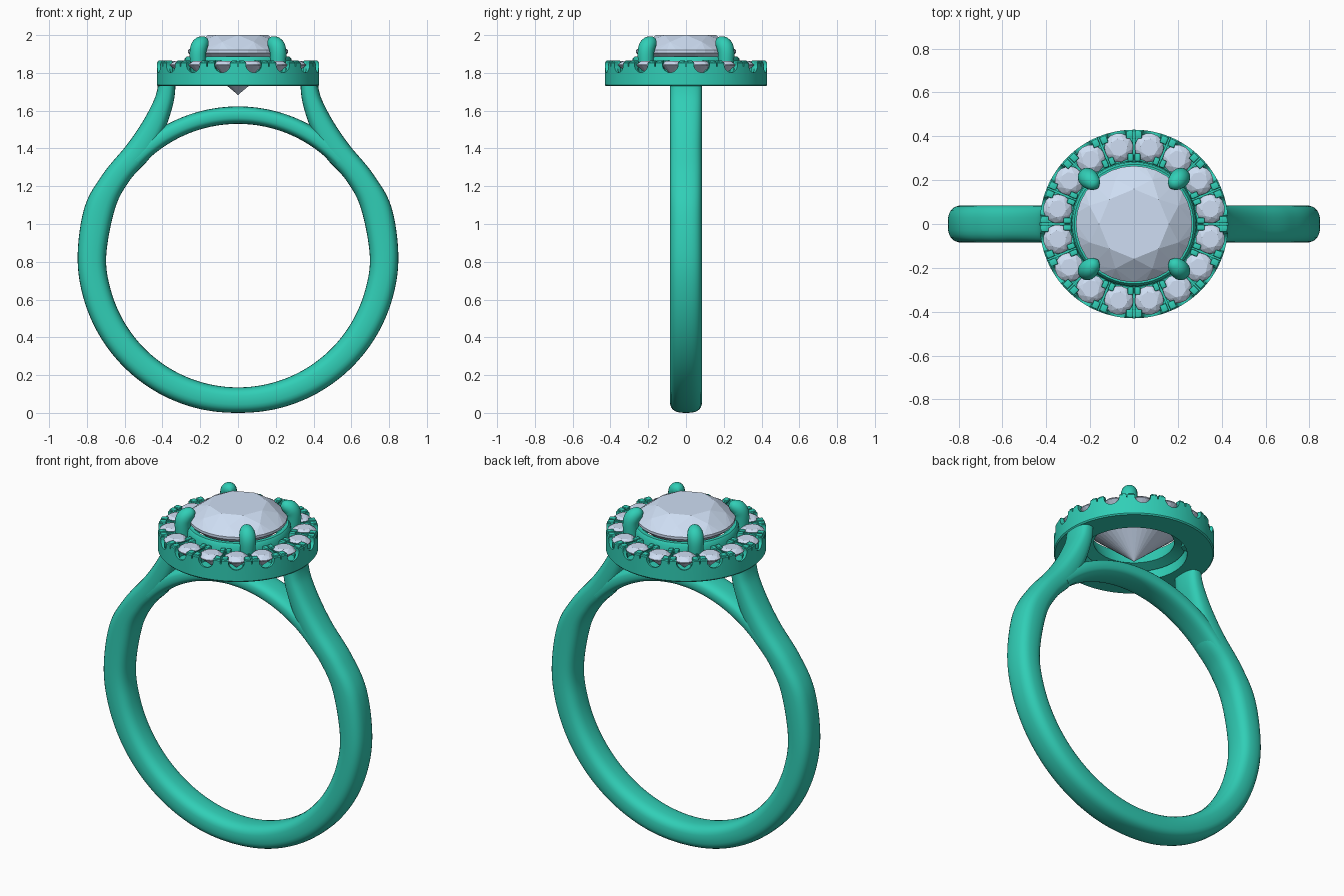
import bpy, bmesh, math
from math import sin, cos, pi, radians
from mathutils import Matrix, Vector

if "Cube" in bpy.data.objects:
    bpy.data.objects.remove(bpy.data.objects["Cube"])


def material(name, rgb):
    m = bpy.data.materials.new(name)
    m.diffuse_color = (*rgb, 1)
    m.use_nodes = True
    m.node_tree.nodes["Principled BSDF"].inputs["Base Color"].default_value = m.diffuse_color
    return m


METAL = material("green_metal", (0.03, 0.62, 0.47))
STONE = material("pale_stone", (0.62, 0.73, 0.90))


def make(name, bm, mat, smooth=True):
    bmesh.ops.recalc_face_normals(bm, faces=bm.faces)
    me = bpy.data.meshes.new(name)
    bm.to_mesh(me)
    bm.free()
    ob = bpy.data.objects.new(name, me)
    bpy.context.collection.objects.link(ob)
    if mat:
        me.materials.append(mat)
    if smooth:
        smooth_by_angle(ob)
    return ob


def activate(ob):
    bpy.ops.object.select_all(action='DESELECT')
    ob.select_set(True)
    bpy.context.view_layer.objects.active = ob


def smooth_by_angle(ob):
    activate(ob)
    bpy.ops.object.shade_smooth_by_angle(angle=radians(40))


def skin_rings(bm, rings, closed):
    """Bridge equal-length rings of points; cap the ends if not closed."""
    vs = [[bm.verts.new(p) for p in r] for r in rings]
    n = len(vs[0])
    for i in range(len(vs) if closed else len(vs) - 1):
        a, b = vs[i], vs[(i + 1) % len(vs)]
        for j in range(n):
            k = (j + 1) % n
            bm.faces.new((a[j], a[k], b[k], b[j]))
    if not closed:
        bm.faces.new(vs[0])
        bm.faces.new(vs[-1])


def lathe(name, profile, mat, steps=96):
    bm = bmesh.new()
    skin_rings(bm, [[(r * cos(2 * pi * i / steps), r * sin(2 * pi * i / steps), z)
                     for r, z in profile] for i in range(steps)], True)
    return make(name, bm, mat)


def band_sweep(name, pairs, half_width, mat, power=0.72, n=28):
    """Rounded section spanning each (inner, outer) pair of x,z points."""
    def se(v):
        return math.copysign(abs(v) ** power, v)
    rings = []
    for (ix, iz), (ox, oz) in pairs:
        ring = []
        for j in range(n):
            a = 2 * pi * j / n
            t = 0.5 + 0.5 * se(cos(a))
            ring.append((ix + (ox - ix) * t, half_width * se(sin(a)), iz + (oz - iz) * t))
        rings.append(ring)
    bm = bmesh.new()
    skin_rings(bm, rings, False)
    return make(name, bm, mat)


def catmull(pts, per=8):
    """Smooth interpolation through tuples of any length."""
    v = [Vector(p) for p in pts]
    v = [2 * v[0] - v[1]] + v + [2 * v[-1] - v[-2]]
    out = []
    for i in range(1, len(v) - 2):
        a, b, c, d = v[i - 1:i + 3]
        for s in range(per):
            t = s / per
            out.append(0.5 * (2 * b + (c - a) * t + (2 * a - 5 * b + 4 * c - d) * t * t
                              + (3 * b - a - 3 * c + d) * t ** 3))
    return out + [v[-2]]


# Shank: round lower band flowing into the two shoulders
CZ, RI = 0.8325, 0.6975
half = []
for i in range(7):
    a = radians(15 * i)
    ro = 0.8325 + 0.0165 * sin(a)
    half.append((RI * sin(a), CZ - RI * cos(a), ro * sin(a), CZ - ro * cos(a)))
half += [(0.650, 1.085, 0.812, 1.09), (0.570, 1.235, 0.715, 1.265),
         (0.465, 1.352, 0.592, 1.415), (0.395, 1.48, 0.512, 1.53),
         (0.350, 1.61, 0.452, 1.64), (0.333, 1.70, 0.428, 1.71), (0.333, 1.79, 0.42, 1.79)]
full = [(-a, b, -c, d) for a, b, c, d in half[:0:-1]] + half
band_sweep("shank", [((p[0], p[1]), (p[2], p[3])) for p in catmull(full)], 0.085, METAL)

# Bridge closing the finger hole under the setting
arc = [radians(-47 + 94 * i / 48) for i in range(49)]
band_sweep("bridge", [((RI * sin(a), CZ + RI * cos(a)), (0.79 * sin(a), CZ + 0.79 * cos(a)))
                      for a in arc], 0.084, METAL)

# Halo ring
N, RG = 16, 0.355
halo = lathe("halo", [(0.285, 1.73), (0.424, 1.73), (0.43, 1.737), (0.43, 1.852),
                      (0.424, 1.858), (0.285, 1.858)], METAL, 128)


def spin(angle, x, y, z):
    return Matrix.Rotation(angle, 4, 'Z') @ Matrix.Translation((x, y, z))


def cut(ob, bm):
    c = make("cutter", bm, None, False)
    c.hide_render = True
    m = ob.modifiers.new("cut", 'BOOLEAN')
    m.operation, m.solver, m.object = 'DIFFERENCE', 'EXACT', c
    activate(ob)
    bpy.ops.object.modifier_apply(modifier=m.name)
    bpy.data.objects.remove(c)


# Stone seats, scalloped windows and thin grooves cut into the halo
seats, windows, grooves = bmesh.new(), bmesh.new(), bmesh.new()
stone_angles = [2 * pi * (i + 0.5) / N for i in range(N)]
gap_angles = [2 * pi * i / N for i in range(N)]
for a in stone_angles:
    bmesh.ops.create_cone(seats, cap_ends=True, segments=24, radius1=0.065, radius2=0.065,
                          depth=0.16, matrix=spin(a, RG, 0, 1.86))
    bmesh.ops.create_cone(windows, cap_ends=True, segments=24, radius1=0.043, radius2=0.043,
                          depth=0.2, matrix=spin(a, RG, 0, 1.845) @ Matrix.Rotation(pi / 2, 4, 'Y'))
for a in gap_angles:
    bmesh.ops.create_cube(grooves, size=1, matrix=spin(a, RG, 0, 1.86)
                          @ Matrix.Diagonal((0.2, 0.007, 0.05, 1)))
for c in (seats, windows, grooves):
    cut(halo, c)
smooth_by_angle(halo)

# Paired bead prongs between the halo stones
bm = bmesh.new()
for a in gap_angles:
    for r, off in ((0.407, 0.020), (0.304, 0.016)):
        for s in (-1, 1):
            bmesh.ops.create_cube(bm, size=1, matrix=spin(a, r, s * off, 1.825)
                                  @ Matrix.Diagonal((0.036, off * 1.6, 0.08, 1)))
bmesh.ops.bevel(bm, geom=bm.edges[:], offset=0.005, segments=2, affect='EDGES', profile=0.5)
make("halo_prongs", bm, METAL)

# Seat ring beneath the centre stone
lathe("seat_ring", [(0.215, 1.80), (0.275, 1.78), (0.287, 1.80), (0.282, 1.875),
                    (0.272, 1.888), (0.25, 1.888)], METAL)


def brilliant(bm, mat, girdle_sides):
    """Unit-girdle brilliant cut: convex hull of its facet rings."""
    pts = [(0, 0, -0.86)]
    for n, r, z, off in ((8, 0.60, 0.335, 0), (8, 0.83, 0.20, 0.5),
                         (girdle_sides, 1, 0.035, 0), (girdle_sides, 1, -0.02, 0)):
        pts += [(r * cos(2 * pi * (i + off) / n), r * sin(2 * pi * (i + off) / n), z)
                for i in range(n)]
    vs = [bm.verts.new(mat @ Vector(p)) for p in pts]
    bmesh.ops.convex_hull(bm, input=vs)


# Centre stone
bm = bmesh.new()
brilliant(bm, Matrix.Translation((0, 0, 1.911)) @ Matrix.Scale(0.265, 4), 32)
make("centre_stone", bm, STONE, False)

# Halo stones
bm = bmesh.new()
for a in stone_angles:
    brilliant(bm, spin(a, RG, 0, 1.841) @ Matrix.Scale(0.066, 4), 16)
make("halo_stones", bm, STONE, False)

# Four claws curling over the centre stone: (radius, height, thickness)
claw = catmull([(0.292, 1.75, 0.036), (0.300, 1.84, 0.041), (0.300, 1.91, 0.044),
                (0.287, 1.943, 0.044), (0.265, 1.958, 0.038), (0.245, 1.963, 0.026),
                (0.232, 1.964, 0.004)], 4)
for k in range(4):
    rot = Matrix.Rotation(pi / 4 + k * pi / 2, 4, 'Z')
    rings = []
    for i, (r, z, w) in enumerate(claw):
        p, q = claw[max(i - 1, 0)], claw[min(i + 1, len(claw) - 1)]
        nrm = Vector((q[1] - p[1], 0, p[0] - q[0])).normalized()
        rings.append([rot @ (Vector((r, 0, z)) + w * (nrm * cos(t) + Vector((0, sin(t), 0))))
                      for t in (2 * pi * j / 20 for j in range(20))])
    bm = bmesh.new()
    skin_rings(bm, rings, False)
    make(f"claw_{k + 1}", bm, METAL)
